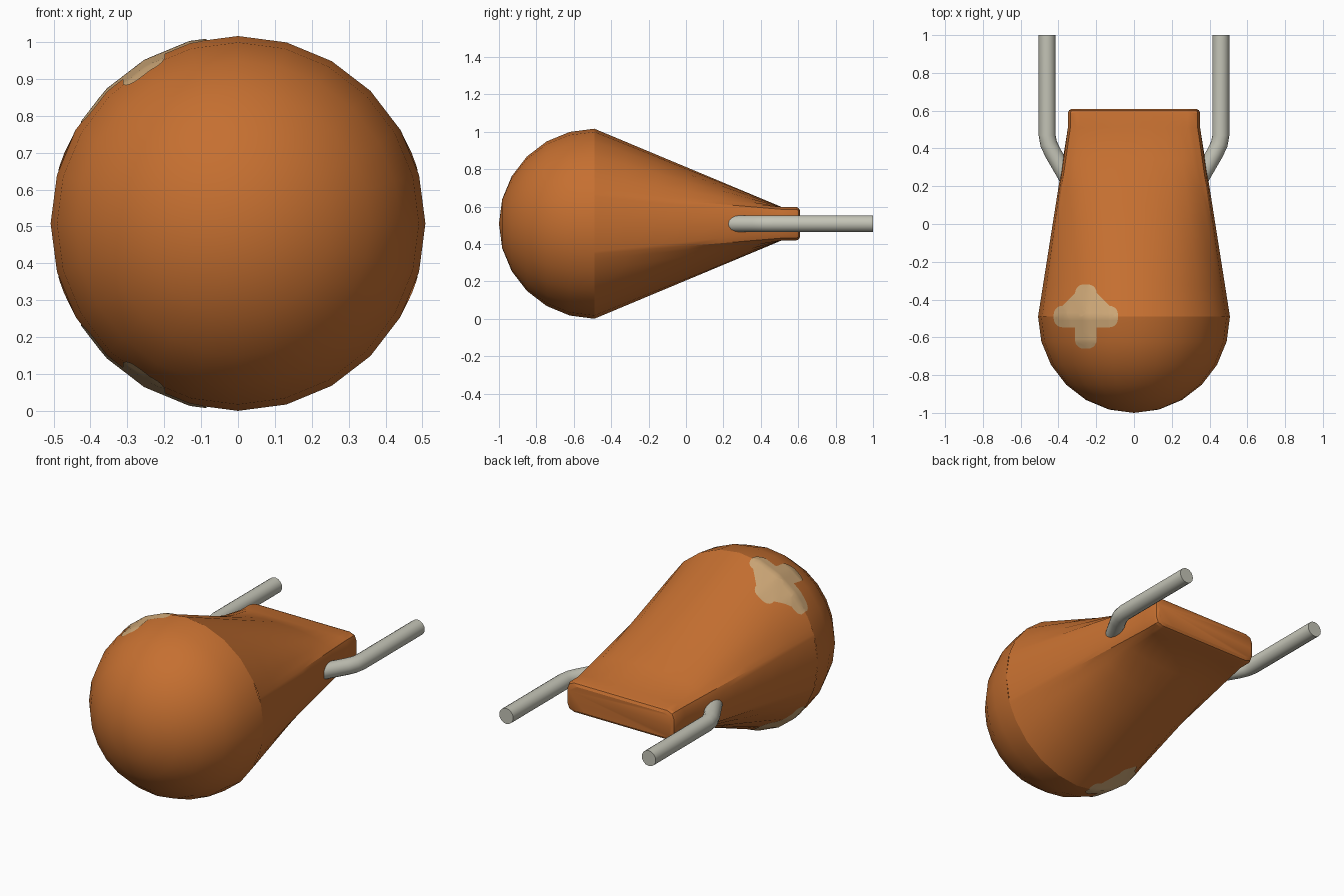
import bpy, bmesh, math
from mathutils import Vector
from mathutils.bvhtree import BVHTree

if "Cube" in bpy.data.objects:
    bpy.data.objects.remove(bpy.data.objects["Cube"])

R = 0.508          # body radius, also the height of the axis
JOIN = -0.49       # where the round nose meets the tapering body


def material(name, rgb):
    m = bpy.data.materials.new(name)
    m.use_nodes = True
    m.diffuse_color = (*rgb, 1)
    bsdf = m.node_tree.nodes["Principled BSDF"]
    bsdf.inputs["Base Color"].default_value = (*rgb, 1)
    bsdf.inputs["Roughness"].default_value = 0.7
    return m


orange = material("orange", (0.56, 0.16, 0.03))
grey = material("warm grey", (0.55, 0.55, 0.47))
tan = material("tan", (0.60, 0.38, 0.18))


def finish(bm, name, mat, angle=30):
    mesh = bpy.data.meshes.new(name)
    bm.to_mesh(mesh)
    bm.free()
    ob = bpy.data.objects.new(name, mesh)
    bpy.context.collection.objects.link(ob)
    mesh.materials.append(mat)
    bpy.ops.object.select_all(action='DESELECT')
    ob.select_set(True)
    bpy.context.view_layer.objects.active = ob
    bpy.ops.object.shade_smooth_by_angle(angle=math.radians(angle))
    return ob


def loft(rings, cap_start=False, cap_end=False):
    """Skin a list of closed rings that all have the same point count."""
    bm = bmesh.new()
    rows = [[bm.verts.new(p) for p in ring] for ring in rings]
    n = len(rows[0])
    for a, b in zip(rows, rows[1:]):
        for i in range(n):
            j = (i + 1) % n
            bm.faces.new((a[i], a[j], b[j], b[i]))
    if cap_start:
        bm.faces.new(rows[0])
    if cap_end:
        bm.faces.new(rows[-1])
    bmesh.ops.remove_doubles(bm, verts=bm.verts, dist=1e-5)
    bmesh.ops.recalc_face_normals(bm, faces=bm.faces)
    return bm


# Round nose: half a sphere with its pole facing forward
nose_rings = []
for k in range(7):
    a = math.radians(15 * k)
    r = R * math.sin(a)
    nose_rings.append([(r * math.cos(t), JOIN - 0.51 * math.cos(a), R + r * math.sin(t))
                       for t in (math.radians(15 * i) for i in range(24))])
nose_bm = loft(nose_rings)
for f in nose_bm.faces:     # open shell: point the faces outwards
    if f.normal.dot(f.calc_center_median() - Vector((0, JOIN, R))) < 0:
        f.normal_flip()
nose_tree = BVHTree.FromBMesh(nose_bm)
finish(nose_bm, "nose", orange, 40)

# Tapering body: a circle blended into a rounded rectangle
# one quadrant: angle on the circle, x and z on the rectangle
quadrant = [(0, .35, 0), (17, .35, .045), (18.5, .337, .077), (22, .305, .09),
            (30, .285, .09), (45, .235, .09), (60, .165, .09), (75, .085, .09), (90, 0, .09)]
pairs = [(math.radians(t), x, z) for t, x, z in quadrant]
pairs += [(math.pi - t, -x, z) for t, x, z in reversed(pairs[:-1])]
pairs += [(-t, x, -z) for t, x, z in reversed(pairs[1:-1])]
body_rings = []
for k in range(7):
    f = k / 6
    body_rings.append([((1 - f) * R * math.cos(t) + f * x, JOIN + f * 1.0,
                        R + (1 - f) * R * math.sin(t) + f * z) for t, x, z in pairs])
# Block-like rear end with a softened rim
for y, inset in ((0.588, 0), (0.602, 0.006), (0.61, 0.02)):
    body_rings.append([(x * (0.35 - inset) / 0.35, y, R + z * (0.09 - inset) / 0.09)
                       for t, x, z in pairs])
body_bm = loft(body_rings, cap_end=True)
body_tree = BVHTree.FromBMesh(body_bm)
finish(body_bm, "body", orange, 27)


# Bent rods: inside the body, out through the side, then straight back
def rod(name, side):
    path = [(0.30, 0.153), (0.43, 0.378), (0.452, 0.425), (0.46, 0.47), (0.46, 1.0)]
    rings = []
    for i, (x, y) in enumerate(path):
        a = Vector(path[max(i - 1, 0)])
        b = Vector(path[min(i + 1, len(path) - 1)])
        d = (b - a).normalized()
        ring = []
        for s in range(16):
            t = math.tau * s / 16
            u = 0.045 * math.cos(t)
            ring.append((side * (x + d.y * u), y - d.x * u, R + 0.045 * math.sin(t)))
        rings.append(ring)
    finish(loft(rings, True, True), name, grey, 40)


rod("left_rod", 1)
rod("right_rod", -1)


# Cross-shaped patches draped on the top and bottom of the right side
def patch(name, up):
    w, l, r = 0.057, 0.17, 0.045
    arm = []
    for cy, start in ((r - w, -90), (w - r, 0)):
        for k in range(6):
            t = math.radians(start + 18 * k)
            arm.append((l - r + r * math.cos(t), cy + r * math.sin(t)))
    arm.append((w, w))
    bm = bmesh.new()
    points = []
    for x, y in arm * 4:
        c, s = ((1, 0), (0, 1), (-1, 0), (0, -1))[len(points) // len(arm)]
        points.append(bm.verts.new((-0.255 + c * x - s * y, JOIN + s * x + c * y, 0)))
    bm.faces.new(points)
    bmesh.ops.triangulate(bm, faces=bm.faces[:])
    for k in range(-8, 9):      # grid cuts so that the patch can bend
        for axis in ((1, 0, 0), (0, 1, 0)):
            bmesh.ops.bisect_plane(bm, geom=bm.verts[:] + bm.edges[:] + bm.faces[:],
                                   plane_co=(-0.255 + k * 0.02, JOIN + k * 0.02, 0),
                                   plane_no=axis)
    for v in bm.verts:
        tree = nose_tree if v.co.y < JOIN - 1e-4 else body_tree
        y = v.co.y if abs(v.co.y - JOIN) > 1e-4 else JOIN + 1e-4
        hit = tree.ray_cast(Vector((v.co.x, y, R + 2 * up)), Vector((0, 0, -up)))[0]
        v.co.z = hit.z + 0.004 * up
    bm.normal_update()
    for f in bm.faces:
        if f.normal.z * up < 0:
            f.normal_flip()
    finish(bm, name, tan, 40)


patch("top_patch", 1)
patch("bottom_patch", -1)
